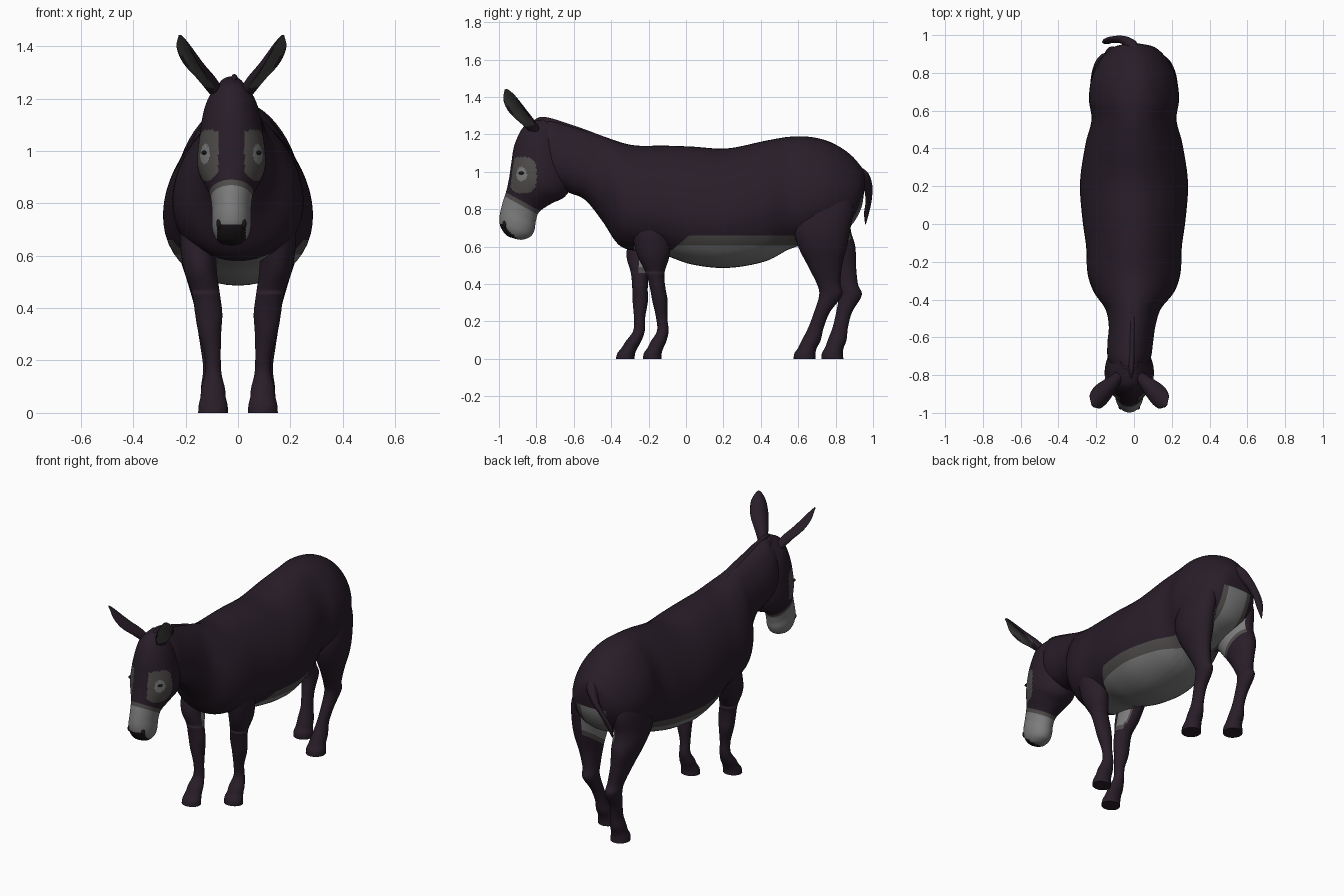
import bpy, bmesh, math
from mathutils import Vector, Matrix

if "Cube" in bpy.data.objects:
    bpy.data.objects.remove(bpy.data.objects["Cube"])

# colours
def mat(name, r, g, b):
    m = bpy.data.materials.new(name)
    m.diffuse_color = (r, g, b, 1)
    m.use_nodes = True
    m.node_tree.nodes["Principled BSDF"].inputs["Base Color"].default_value = m.diffuse_color
    return m

MATS = [mat("dark coat", .0215, .0125, .0215), mat("pale fur", .20, .20, .20),
        mat("grey brown border", .078, .072, .069), mat("dark nose", .011, .008, .010),
        mat("ear lining", .058, .058, .055), mat("eye black", .008, .008, .01)]
COAT, PALE, MID, NOSE, EAR, EYE = range(6)
HX = -.025   # the head sits slightly off centre


def catmull(p0, p1, p2, p3, t):
    return [.5 * (2 * b + (c - a) * t + (2 * a - 5 * b + 4 * c - d) * t * t + (3 * b - a - 3 * c + d) * t ** 3)
            for a, b, c, d in zip(p0, p1, p2, p3)]


def loft(name, rings, rule=None, egg=0, seg=36, step=6, warp=None, cuts=()):
    """ring = (centre x, end A y, end A z, end B y, end B z, half width), smoothly resampled"""
    fine = []
    n = len(rings)
    for i in range(n - 1):
        p = [rings[max(0, min(n - 1, i + k))] for k in (-1, 0, 1, 2)]
        fine += [catmull(*p, j / step) for j in range(step)]
    fine.append(rings[-1])
    bm = bmesh.new()
    loops = []
    for cx, ay, az, by, bz, w in fine:
        loop = []
        for k in range(seg):
            t = math.tau * k / seg
            c, s = math.cos(t), math.sin(t)
            v = Vector((cx + w * s * (1 - egg * c), (ay + by) / 2 + c * (ay - by) / 2,
                        (az + bz) / 2 + c * (az - bz) / 2))
            loop.append(bm.verts.new(v))
        loops.append(loop)
    for a, b in zip(loops, loops[1:]):
        for k in range(seg):
            j = (k + 1) % seg
            bm.faces.new((a[k], a[j], b[j], b[k])).smooth = True
    bm.faces.new(loops[0])
    bm.faces.new(loops[-1])
    # cut clean colour borders
    for co, no in cuts:
        bmesh.ops.bisect_plane(bm, geom=bm.verts[:] + bm.edges[:] + bm.faces[:], plane_co=co, plane_no=no)
    bmesh.ops.recalc_face_normals(bm, faces=bm.faces)
    for f in bm.faces:
        f.material_index = rule(f.calc_center_median(), f.normal) if rule else COAT
    if warp:
        for v in bm.verts:
            v.co = warp(v.co.copy())
    me = bpy.data.meshes.new(name)
    bm.to_mesh(me)
    bm.free()
    for m in MATS:
        me.materials.append(m)
    ob = bpy.data.objects.new(name, me)
    bpy.context.collection.objects.link(ob)
    return ob


def blob(name, pos, size, m):
    bpy.ops.mesh.primitive_uv_sphere_add(segments=16, ring_count=10, radius=1, location=pos)
    ob = bpy.context.object
    ob.name, ob.scale = name, size
    ob.data.materials.append(MATS[m])
    bpy.ops.object.shade_smooth()


# body and neck: y, top, bottom, half width, centre x
BODY = [(.955, .99, .92, .03, 0), (.935, 1.03, .80, .11, 0), (.87, 1.10, .70, .175, 0), (.77, 1.16, .65, .222, 0),
        (.66, 1.187, .62, .235, 0), (.55, 1.187, .585, .222, 0), (.42, 1.165, .52, .254, 0),
        (.22, 1.125, .486, .282, 0), (.03, 1.135, .505, .27, 0), (-.12, 1.14, .555, .25, 0),
        (-.26, 1.14, .575, .243, 0), (-.36, 1.16, .61, .21, 0), (-.45, 1.19, .74, .145, -.005),
        (-.54, 1.22, .85, .122, -.01), (-.63, 1.25, .89, .119, -.02), (-.71, 1.275, .93, .112, -.025),
        (-.77, 1.275, 1.03, .08, -.025)]

def body_rule(c, n):
    if c.y > .6:
        if n.z < .1 and c.z < .86 and abs(c.x) < .10:
            return PALE if abs(c.x) < .07 else MID
        return COAT
    if c.y < -.28 or n.z > 0:
        return COAT
    if n.z < -.8 and c.z < .605:
        return PALE
    if c.z < .66 and c.z < .56 + .85 * (c.y + .1):
        return PALE if c.z < .605 else MID
    return COAT

loft("body", [(x, y, t, y, b, w) for y, t, b, w, x in BODY], body_rule, egg=.17, seg=48,
     cuts=[((0, 0, .66), (0, 0, 1)), ((0, 0, .605), (0, 0, 1)), ((0, -.1, .56), (0, -.85, 1)), ((0, .6, 0), (0, 1, 0)),
           ((.1, 0, 0), (1, 0, 0)), ((-.1, 0, 0), (1, 0, 0)), ((.07, 0, 0), (1, 0, 0)), ((-.07, 0, 0), (1, 0, 0)),
           ((0, 0, .86), (0, 0, 1))])

# short mane ridge
MANE = [(-.82, 1.27, .006), (-.76, 1.294, .016), (-.6, 1.248, .016), (-.42, 1.182, .014), (-.28, 1.135, .004)]
loft("mane", [(HX * min(1, -y - .2), y, z, y, z - .06, w) for y, z, w in MANE], seg=12)

# head: front y, z, back y, z, half width
HEAD = [(-.77, 1.284, -.66, 1.20, .05), (-.86, 1.25, -.635, 1.04, .103), (-.915, 1.15, -.615, .93, .123),
        (-.935, 1.04, -.65, .865, .130), (-.945, .97, -.72, .83, .113), (-.96, .90, -.785, .785, .084),
        (-.982, .83, -.803, .735, .075), (-.997, .76, -.81, .69, .075), (-.993, .71, -.83, .655, .067),
        (-.965, .665, -.87, .638, .045), (-.94, .650, -.90, .638, .015)]

def head_rule(c, n):
    line = .875 - .55 * (c.y + .98)
    if c.z < line:
        return NOSE if c.z < .72 and n.y < -.2 and abs(c.x - HX) < .055 else PALE
    if c.z < line + .025:
        return MID
    if abs(c.x - HX) > .05:
        dy, dz = abs(c.y + .872), abs(c.z - .983)
        if math.hypot((c.y + .88) / .028, (c.z - .988) / .038) < 1:
            return PALE
        return MID if (dy / .074) ** 3 + (dz / .097) ** 3 < 1 else COAT
    return COAT

loft("head", [(HX, *r) for r in HEAD], head_rule, seg=96, step=14,
     cuts=[((0, -.98, .875), (0, .55, 1)), ((0, -.98, .90), (0, .55, 1)), ((0, 0, .72), (0, 0, 1))])

# legs: front y, back y, z, half width, centre x
FRONT = [(-.28, -.12, .86, .04, .14), (-.29, -.09, .70, .07, .15), (-.262, -.087, .56, .064, .146),
         (-.215, -.115, .46, .053, .123), (-.193, -.11, .38, .052, .112), (-.180, -.098, .31, .044, .108),
         (-.16, -.10, .22, .031, .097), (-.155, -.093, .15, .032, .095), (-.187, -.105, .095, .045, .095),
         (-.205, -.12, .06, .048, .095), (-.225, -.13, .03, .055, .095), (-.230, -.13, 0, .057, .095)]
HIND = [(.66, .86, .95, .05, .13), (.60, .895, .82, .08, .138), (.575, .88, .70, .086, .145),
        (.60, .86, .60, .078, .145), (.65, .835, .50, .058, .135), (.70, .825, .40, .045, .12),
        (.712, .835, .34, .042, .115), (.685, .77, .25, .035, .108), (.655, .737, .17, .033, .10),
        (.62, .72, .10, .044, .097), (.60, .70, .06, .048, .095), (.58, .692, .03, .055, .095),
        (.575, .692, 0, .057, .095)]

def leg(name, rings, side, stride, low, slope, high, facing, rear):
    # the left legs step further out, more so towards the hoof
    out = []
    for a, b, z, w, x in rings:
        s = stride * math.sqrt(max(0, (.66 - z) / .66)) if side < 0 else 0
        out.append((side * x, a + s, z, b + s, z, w))

    def rule(c, n):
        bottom = low + slope * (c.y - .75)
        inner = -n.x * side
        if bottom < c.z < high and inner > facing and n.y > rear:
            return PALE if inner > facing + .15 and c.z > bottom + .03 else MID
        return COAT
    tilt = (0, -slope, 1)
    loft(name, out, rule, step=8, cuts=[((0, .75, low), tilt), ((0, .75, low + .03), tilt)])

for side, word in ((1, "right"), (-1, "left")):
    leg(f"front_leg_{word}", FRONT, side, -.145, .46, 0, .64, .6, -.1)
    leg(f"hind_leg_{word}", HIND, side, .15, .55, .7, .85, .45, -1)

    # ear: cupped leaf opening outward and forward
    base, tip = Vector((HX + side * .06, -.81, 1.22)), Vector((HX + side * .2, -.965, 1.435))
    up = (tip - base).normalized()
    back = Vector((-side * .7, .56, 0))
    back = (back - up * back.dot(up)).normalized()
    frame = Matrix((back.cross(up), back, up)).transposed()
    L = (tip - base).length
    EARS = [(0, .025, .028), (.2, .024, .038), (.45, .014, .052), (.65, .010, .054), (.85, .007, .042), (1, .003, .01)]
    loft(f"ear_{word}", [(0, -t, h * L, t, h * L, w) for h, t, w in EARS],
         lambda c, n: EAR if n.y < -.5 and c.z > .05 and abs(c.x) < .042 else COAT, seg=24,
         warp=lambda v, f=frame, b=base: b + f @ Vector((v.x, v.y - 9 * v.x ** 2 + .008, v.z)))

    # eye and nostril
    blob(f"eye_{word}", (HX + side * .102, -.878, .993), (.012, .018, .008), EYE)
    blob(f"nostril_{word}", (HX + side * .045, -.968, .722), (.013, .014, .02), NOSE)

# tail: x, y, z, half thickness
TAIL = [(0, .89, 1.02, .03), (-.012, .943, .975, .036), (-.055, .974, .915, .027), (-.11, .977, .85, .022),
        (-.145, .968, .79, .02), (-.165, .96, .72, .003)]
loft("tail", [(x, y + r * .8, z + r * .6, y - r * .8, z - r * .6, r) for x, y, z, r in TAIL], seg=16)
